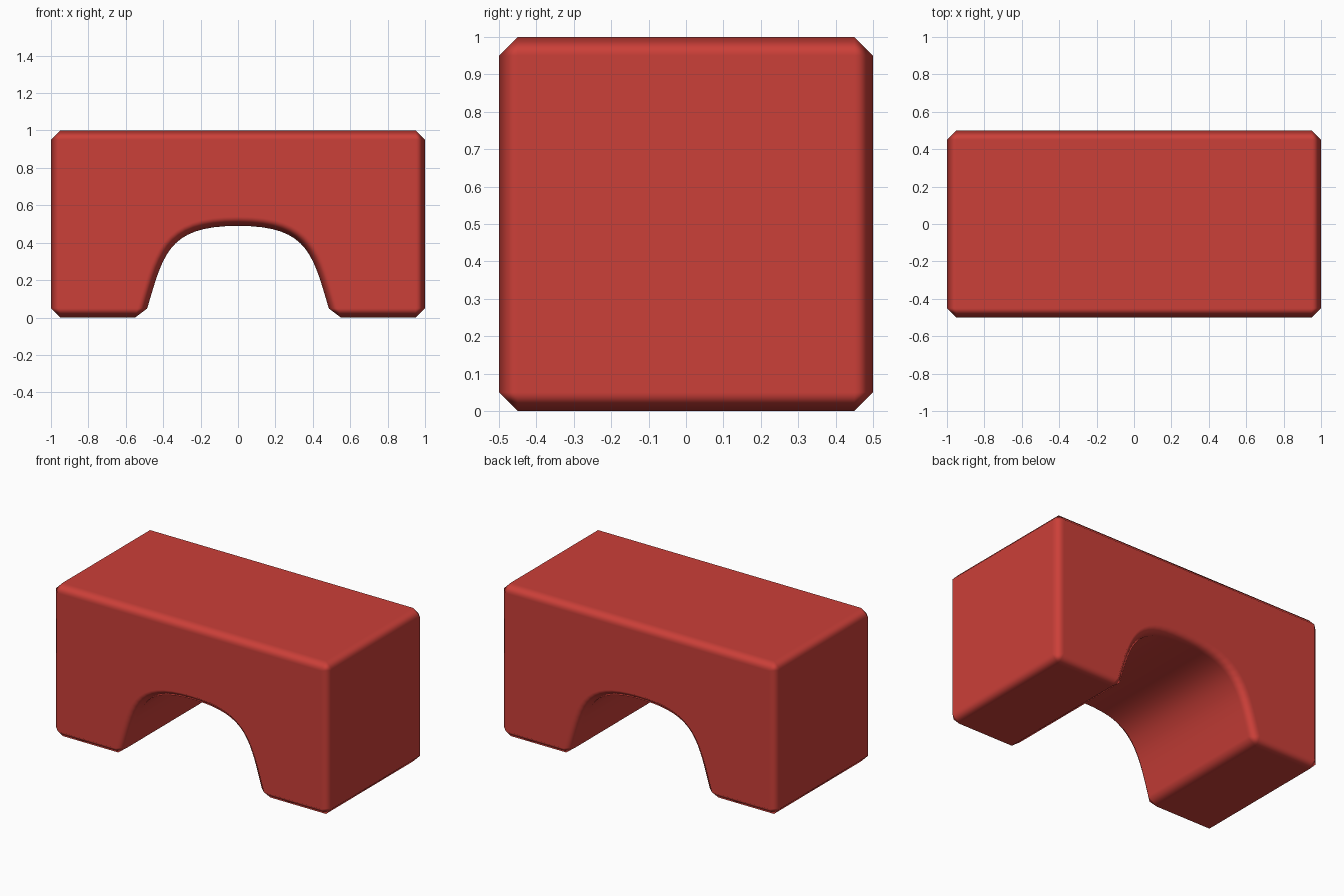
import bpy, bmesh
from mathutils import Vector
from mathutils.geometry import interpolate_bezier

if "Cube" in bpy.data.objects:
    bpy.data.objects.remove(bpy.data.objects["Cube"])

red = bpy.data.materials.new("toy red")
red.diffuse_color = (0.60, 0.05, 0.04, 1)
red.use_nodes = True
red.node_tree.nodes["Principled BSDF"].inputs["Base Color"].default_value = red.diffuse_color

# Arch opening: half curve from the foot to the crown, then mirrored
half = interpolate_bezier(Vector((-0.5, 0)), Vector((-0.4, 0.33)),
                          Vector((-0.39, 0.49)), Vector((0, 0.49)), 17)
arch = [(p.x, p.y) for p in half]
arch += [(-x, z) for x, z in reversed(arch[:-1])]
profile = [(-1, 1), (-1, 0)] + arch + [(1, 0), (1, 1)]

# Extrude the front profile through the depth
bm = bmesh.new()
face = bm.faces.new([bm.verts.new((x, -0.5, z)) for x, z in profile])
ext = bmesh.ops.extrude_face_region(bm, geom=[face], use_keep_orig=True)
moved = [v for v in ext["geom"] if isinstance(v, bmesh.types.BMVert)]
bmesh.ops.translate(bm, verts=moved, vec=(0, 1, 0))
bmesh.ops.recalc_face_normals(bm, faces=bm.faces[:])
for f in bm.faces:
    f.smooth = True
mesh = bpy.data.meshes.new("arch_block")
bm.to_mesh(mesh)
bm.free()
mesh.materials.append(red)
block = bpy.data.objects.new("arch_block", mesh)
bpy.context.collection.objects.link(block)

# One-step soft bevel on the sharp edges, flat faces kept flat
bevel = block.modifiers.new("edge_bevel", "BEVEL")
bevel.width = 0.05
bevel.segments = 1
bevel.limit_method = "ANGLE"
bevel.angle_limit = 0.52
bevel.harden_normals = True
